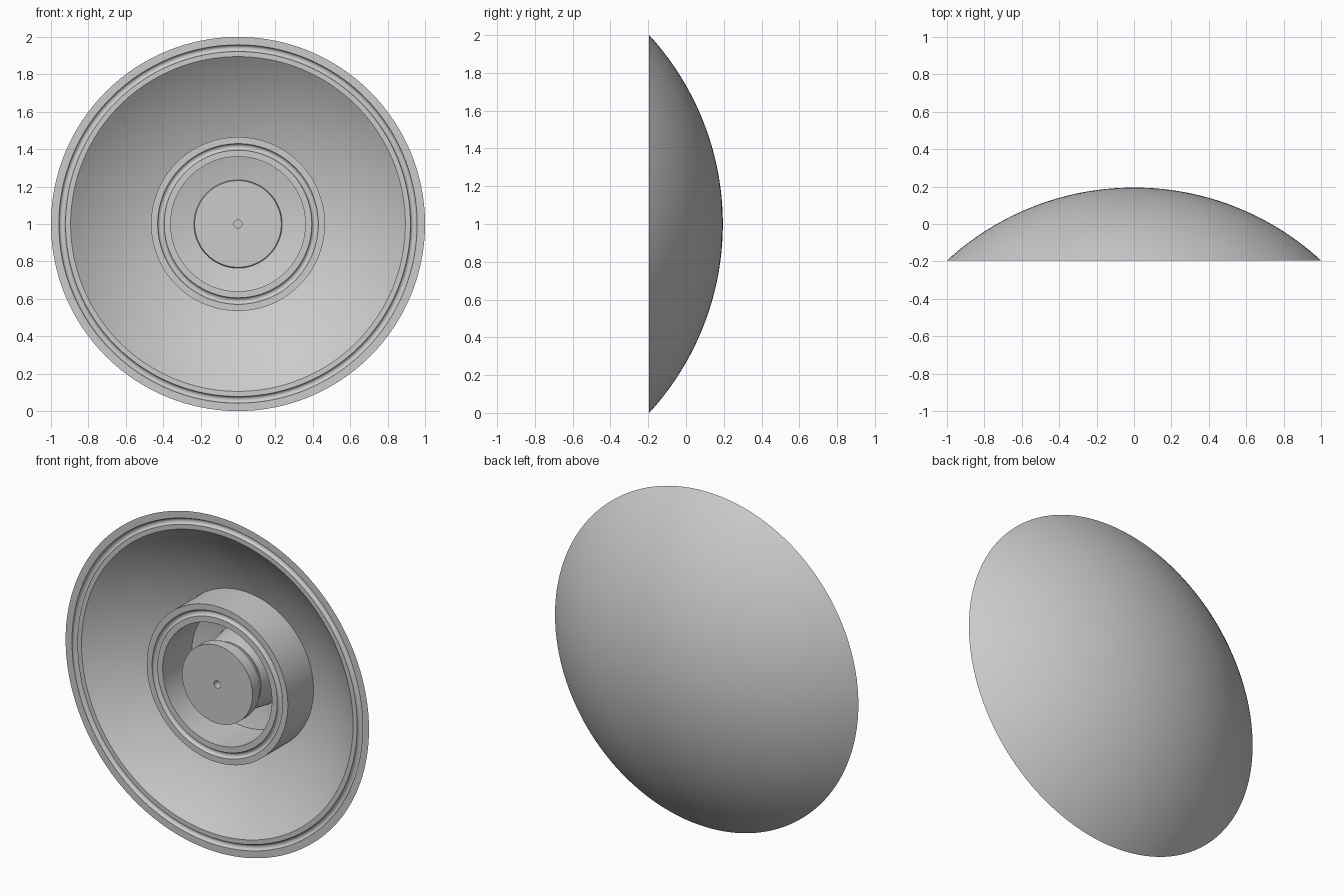
import bpy, bmesh, math
from mathutils import Vector

cube = bpy.data.objects.get("Cube")
if cube:
    bpy.data.objects.remove(cube, do_unlink=True)

FRONT = -0.195        # plane shared by the rim, ring and boss
CENTRE = -1.282       # centre of the dish curvature on the y axis
R_OUT, R_IN = 1.477, 1.408
STEPS = 128

grey = bpy.data.materials.new("light_grey")
grey.use_nodes = True
COLOUR = (0.6, 0.6, 0.6, 1)
grey.diffuse_color = COLOUR
grey.node_tree.nodes["Principled BSDF"].inputs["Base Color"].default_value = COLOUR


def depth(radius, sphere):
    """y of the spherical surface at a distance from the axis."""
    return CENTRE + math.sqrt(sphere ** 2 - radius ** 2)


def arc(sphere, start, end, count=28):
    """Spherical profile running between two distances from the axis."""
    a, b = math.asin(start / sphere), math.asin(end / sphere)
    angles = [a + (b - a) * i / count for i in range(count + 1)]
    return [(sphere * math.sin(t), CENTRE + sphere * math.cos(t)) for t in angles]


def groove(mid, half, count=12):
    """Half-round channel in the front plane, from outside to inside."""
    angles = [math.pi * i / count for i in range(count + 1)]
    return [(mid + half * math.cos(t), FRONT + half * math.sin(t)) for t in angles]


def lathe(name, profile, closed=False):
    """Revolve a (radius, y) profile around the y axis."""
    bm = bmesh.new()
    verts = [bm.verts.new((r, y, 0)) for r, y in profile]
    pairs = list(zip(verts, verts[1:]))
    if closed:
        pairs.append((verts[-1], verts[0]))
    edges = [bm.edges.new(p) for p in pairs]
    bmesh.ops.spin(bm, geom=verts + edges, cent=(0, 0, 0), axis=(0, 1, 0),
                   angle=math.tau, steps=STEPS, use_duplicate=False)
    bmesh.ops.remove_doubles(bm, verts=bm.verts, dist=0.0001)
    bmesh.ops.recalc_face_normals(bm, faces=bm.faces)
    bmesh.ops.translate(bm, verts=bm.verts, vec=Vector((0, 0, 1)))
    mesh = bpy.data.meshes.new(name)
    bm.to_mesh(mesh)
    bm.free()
    mesh.materials.append(grey)
    obj = bpy.data.objects.new(name, mesh)
    bpy.context.collection.objects.link(obj)
    bpy.ops.object.select_all(action='DESELECT')
    obj.select_set(True)
    bpy.context.view_layer.objects.active = obj
    bpy.ops.object.shade_smooth_by_angle(angle=math.radians(25))
    return obj


# Domed shell with a grooved flat rim
dish = arc(R_OUT, 0, 1)
dish[-1] = (1, FRONT)
inner = arc(R_IN, 0.895, 0)
inner[0] = (0.895, FRONT)
lathe("dish", dish + groove(0.94, 0.018) + inner)

# Grooved ring standing on the inside of the dish
RING_OUT, RING_IN, SINK = 0.465, 0.36, 0.02
lathe("hub_ring",
      [(RING_OUT, depth(RING_OUT, R_IN) + SINK), (RING_OUT, FRONT)]
      + groove(0.412, 0.0175)
      + [(RING_IN, FRONT), (RING_IN, depth(RING_IN, R_IN) + SINK)], closed=True)

# Central boss: flat head, waisted neck, flared foot and a small pin hole
HEAD, FOOT, HOLE = 0.232, 0.236, 0.022
lathe("centre_boss",
      [(0, FRONT + 0.1), (HOLE, FRONT + 0.1), (HOLE, FRONT), (HEAD, FRONT),
       (HEAD, FRONT + 0.065), (0.205, FRONT + 0.12),
       (FOOT, depth(FOOT, R_IN)), (FOOT, depth(FOOT, R_IN) + SINK),
       (0, depth(FOOT, R_IN) + SINK + 0.02)])
